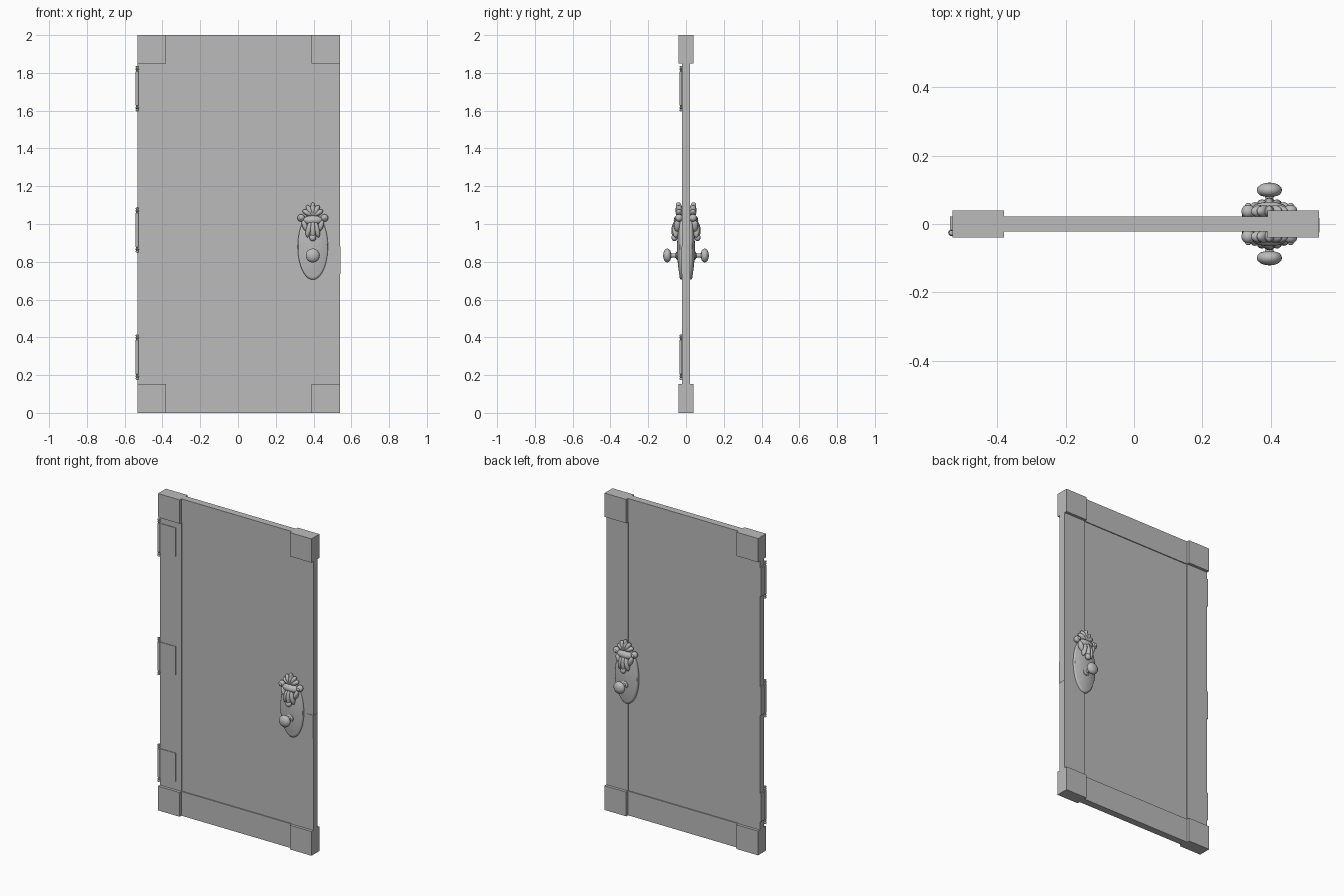
import bpy
import bmesh
import math
from mathutils import Matrix, Vector

cube = bpy.data.objects.get("Cube")
if cube:
    bpy.data.objects.remove(cube, do_unlink=True)

grey = bpy.data.materials.new("plain grey")
grey.use_nodes = True
grey.diffuse_color = (0.5, 0.5, 0.5, 1)
grey.node_tree.nodes["Principled BSDF"].inputs["Base Color"].default_value = (0.5, 0.5, 0.5, 1)


def finish(name, bm, angle=None):
    bmesh.ops.recalc_face_normals(bm, faces=bm.faces)
    mesh = bpy.data.meshes.new(name)
    bm.to_mesh(mesh)
    bm.free()
    mesh.materials.append(grey)
    obj = bpy.data.objects.new(name, mesh)
    bpy.context.collection.objects.link(obj)
    if angle is not None:
        bpy.ops.object.select_all(action='DESELECT')
        obj.select_set(True)
        bpy.context.view_layer.objects.active = obj
        bpy.ops.object.shade_smooth_by_angle(angle=math.radians(angle))
    return obj


def add_box(bm, x, y, z):
    """Box from (low, high) pairs."""
    centre = [(a + b) / 2 for a, b in (x, y, z)]
    size = [b - a for a, b in (x, y, z)]
    bmesh.ops.create_cube(bm, size=1, matrix=Matrix.Translation(centre) @ Matrix.Diagonal((*size, 1)))


def box(name, x, y, z):
    bm = bmesh.new()
    add_box(bm, x, y, z)
    return finish(name, bm)


def add_ball(bm, centre, radii, tilt=0, segs=16):
    """Stretched ball, tilted in the plane of the door."""
    m = Matrix.Translation(centre) @ Matrix.Rotation(tilt, 4, 'Y') @ Matrix.Diagonal((*radii, 1))
    bmesh.ops.create_uvsphere(bm, u_segments=segs, v_segments=segs // 2 + 2, radius=1, matrix=m)


def add_lathe(bm, profile, centre, axis, steps=24):
    """Spin (radius, height) points around an axis through centre."""
    turn = Vector((0, 0, 1)).rotation_difference(Vector(axis)).to_matrix().to_4x4()
    place = Matrix.Translation(centre) @ turn
    verts = [bm.verts.new(place @ Vector((r, 0, h))) for r, h in profile]
    edges = [bm.edges.new(pair) for pair in zip(verts, verts[1:])]
    bmesh.ops.spin(bm, geom=verts + edges, cent=centre, axis=axis, angle=math.tau, steps=steps)
    bmesh.ops.remove_doubles(bm, verts=bm.verts, dist=0.0003)


LEFT, RIGHT = -0.531, 0.541
IN_L, IN_R = -0.38, 0.39
LOW, HIGH = 0.153, 1.85
THIN, THICK = (-0.022, 0.022), (-0.04, 0.04)

# Frame: thick corner blocks, thinner stiles and rails
for side, xs in (("hinge", (LEFT, IN_L)), ("latch", (IN_R, RIGHT))):
    box(side + "_stile", xs, THIN, (LOW, HIGH))
    box(side + "_bottom_corner", xs, THICK, (0, LOW))
    box(side + "_top_corner", xs, THICK, (HIGH, 2))
for end, zs in (("bottom", (0, LOW)), ("top", (HIGH, 2))):
    box(end + "_rail", (IN_L, IN_R), THIN, zs)

# Centre panel: softly dished bands, each around a flat field
fields = [
    ((LOW, 0.55), (-0.33, 0.335), (0.215, 0.44)),
    ((0.55, 1.25), (-0.29, 0.21), (0.66, 1.14)),
    ((1.25, HIGH), (-0.29, 0.31), (1.35, 1.745)),
]
bm = bmesh.new()
for s in (-1, 1):
    for band, fx, fz in fields:
        rings = []
        for xs, zs, y in (((IN_L, IN_R), band, 0.016), (fx, fz, 0.012), (fx, fz, 0.0095)):
            rings.append([bm.verts.new((xs[i], s * y, zs[k])) for i, k in ((0, 0), (1, 0), (1, 1), (0, 1))])
        for a, b in zip(rings, rings[1:]):
            for i in range(4):
                j = (i + 1) % 4
                bm.faces.new((a[i], a[j], b[j], b[i]))
        bm.faces.new(rings[-1])
bmesh.ops.remove_doubles(bm, verts=bm.verts, dist=0.0001)
bmesh.ops.holes_fill(bm, edges=[e for e in bm.edges if e.is_boundary])
finish("centre_panel", bm, 40)

# Hinges: knuckle with ball ends, front leaf and edge leaf
for label, z in (("bottom", 0.295), ("middle", 0.968), ("top", 1.717)):
    box(label + "_hinge_leaf", (-0.533, -0.418), (-0.0255, -0.02), (z - 0.09, z + 0.09))
    box(label + "_hinge_edge_leaf", (-0.538, -0.53), (-0.028, 0.022), (z - 0.09, z + 0.09))
    bm = bmesh.new()
    half = [(0.008, 0), (0.008, 0.09), (0.005, 0.093), (0.005, 0.097), (0.0095, 0.1),
            (0.0095, 0.104), (0.005, 0.107), (0.008, 0.112), (0.007, 0.118), (0, 0.121)]
    profile = [(r, -h) for r, h in reversed(half[1:])] + half[1:]
    add_lathe(bm, profile, (-0.534, -0.026, z), (0, 0, 1), 12)
    finish(label + "_hinge_knuckle", bm, 40)

# Latch plate wrapped on the edge
box("latch_plate", (0.502, 0.543), (-0.025, 0.018), (0.735, 0.88))

# Handles on both faces
CX = 0.396
knob_profile = [(0.024, 0.035), (0.022, 0.049), (0.012, 0.055), (0.01, 0.07), (0.013, 0.08),
                (0.026, 0.083), (0.034, 0.09), (0.037, 0.099), (0.034, 0.108),
                (0.024, 0.116), (0.012, 0.12), (0, 0.121)]
for label, s in (("front", -1), ("back", 1)):
    # Domed oval back plate with a raised rim
    bm = bmesh.new()
    dome = [(1, 0.01), (1, 0.027), (0.96, 0.033), (0.9, 0.034), (0.8, 0.037),
            (0.55, 0.043), (0.25, 0.046), (0, 0.047)]
    add_lathe(bm, dome, (0, 0, 0), (0, s, 0), 40)
    bmesh.ops.transform(bm, verts=bm.verts,
                        matrix=Matrix.Translation((CX, 0, 0.88)) @ Matrix.Diagonal((0.08, 1, 0.175, 1)))
    finish(label + "_handle_plate", bm, 50)

    # Round knob on a flared neck
    bm = bmesh.new()
    add_lathe(bm, knob_profile, (CX, 0, 0.833), (0, s, 0))
    finish(label + "_knob", bm, 50)

    # Leafy crest: shell on top, scrolls at the sides, leaf hanging down
    bm = bmesh.new()
    for i in range(-2, 3):
        tilt = i * 0.55
        add_ball(bm, (CX + 0.03 * math.sin(tilt), s * 0.037, 1.045 + 0.03 * math.cos(tilt)),
                 (0.015, 0.018, 0.036 - 0.003 * abs(i)), tilt)
    add_ball(bm, (CX, s * 0.04, 1.098), (0.01, 0.014, 0.017))
    add_ball(bm, (CX, s * 0.04, 1.02), (0.055, 0.025, 0.025))
    for m in (-1, 1):
        add_ball(bm, (CX + m * 0.062, s * 0.037, 1.032), (0.02, 0.02, 0.02))
        add_ball(bm, (CX + m * 0.062, s * 0.054, 1.032), (0.009, 0.008, 0.009))
        add_ball(bm, (CX + m * 0.042, s * 0.046, 0.99), (0.014, 0.018, 0.032), m * 0.35)
        add_ball(bm, (CX + m * 0.022, s * 0.054, 0.97), (0.014, 0.018, 0.042), m * -0.2)
    add_ball(bm, (CX, s * 0.056, 0.965), (0.015, 0.021, 0.05))
    add_ball(bm, (CX, s * 0.061, 0.928), (0.018, 0.016, 0.019))
    finish(label + "_handle_crest", bm, 60)
